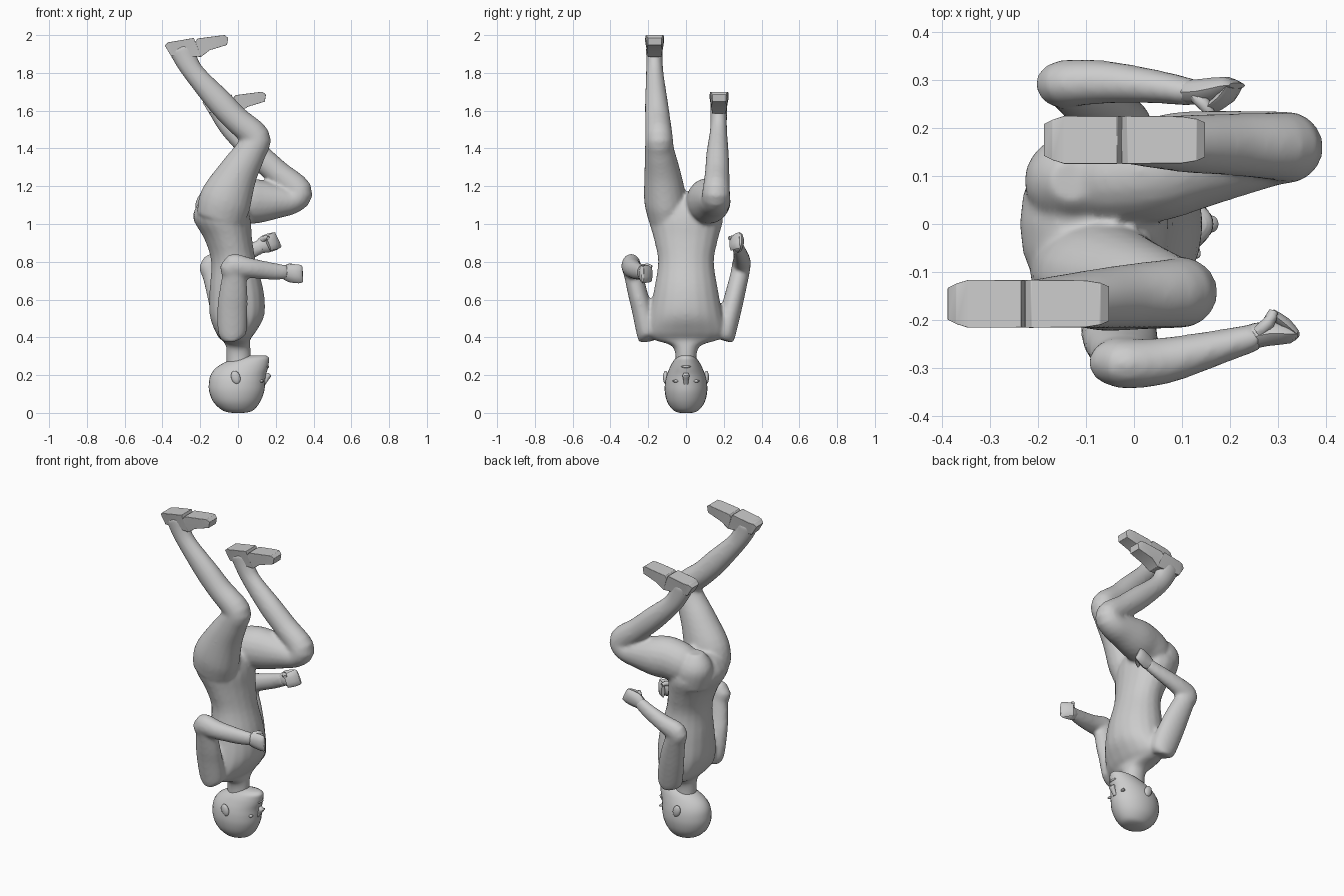
import bpy, bmesh
from math import sin, cos, pi
from mathutils import Vector

Y, Z = Vector((0, 1, 0)), Vector((0, 0, 1))


def catmull(rows, sub):
    """Smoothly resample rows of (x, y, z, ru, rv)."""
    out = []
    n = len(rows)
    for i in range(n - 1):
        a, b, c, d = (rows[max(i - 1, 0)], rows[i], rows[i + 1], rows[min(i + 2, n - 1)])
        for k in range(sub):
            t = k / sub
            out.append([0.5 * (2 * q + (r - p) * t + (2 * p - 5 * q + 4 * r - s) * t * t
                               + (3 * q - p - 3 * r + s) * t ** 3)
                        for p, q, r, s in zip(a, b, c, d)])
    return out + [list(rows[-1])]


def loft(bm, rows, axis=None, sub=4, sides=20):
    """Skin elliptical rings along a path; ru lies in the side plane, rv along y."""
    rows = catmull(rows, sub)
    pts = [Vector(r[:3]) for r in rows]
    rings = []
    for i, r in enumerate(rows):
        t = axis or (pts[min(i + 1, len(pts) - 1)] - pts[max(i - 1, 0)]).normalized()
        v = (Y - t * Y.dot(t)).normalized()
        u = v.cross(t)
        rings.append([bm.verts.new(pts[i] + u * r[3] * cos(2 * pi * k / sides)
                                   + v * r[4] * sin(2 * pi * k / sides)) for k in range(sides)])
    for a, b in zip(rings, rings[1:]):
        for k in range(sides):
            j = (k + 1) % sides
            bm.faces.new((a[k], a[j], b[j], b[k]))
    bm.faces.new(rings[0][::-1])
    bm.faces.new(rings[-1])


def finish(name, bm, angle=0.7):
    bmesh.ops.recalc_face_normals(bm, faces=bm.faces)
    me = bpy.data.meshes.new(name)
    bm.to_mesh(me)
    bm.free()
    ob = bpy.data.objects.new(name, me)
    bpy.context.collection.objects.link(ob)
    bpy.ops.object.select_all(action='DESELECT')
    ob.select_set(True)
    bpy.context.view_layer.objects.active = ob
    bpy.ops.object.shade_smooth_by_angle(angle=angle)
    return ob


def stack(levels):
    """Horizontal rings from (z, back x, front x, half width)."""
    return [((b + f) / 2, 0, z, (f - b) / 2, w) for z, b, f, w in levels]


# Body: torso, legs and arms fused into one smooth skin
body = bmesh.new()
loft(body, stack([(1.15, -.16, -.03, .10), (1.11, -.21, .035, .165), (1.03, -.238, .065, .197),
                  (.92, -.178, .075, .17), (.80, -.142, .095, .148), (.65, -.15, .135, .17),
                  (.52, -.15, .14, .195), (.43, -.12, .095, .215), (.39, -.09, .065, .18),
                  (.36, -.065, .065, .085), (.32, -.062, .068, .058), (.24, -.06, .068, .056)]), Z)
# buttock behind the raised thigh
loft(body, [(-.09, .09, .98, .11, .09), (-.11, .09, 1.08, .118, .102),
            (-.12, .09, 1.14, .095, .085), (-.13, .09, 1.19, .045, .045)], Z)
# leg extended upwards
loft(body, [(-.09, -.10, 1.03, .13, .10), (-.065, -.11, 1.13, .138, .112),
            (.0, -.125, 1.27, .106, .096), (.07, -.14, 1.39, .083, .078),
            (.093, -.143, 1.46, .077, .073), (-.01, -.15, 1.555, .07, .067),
            (-.10, -.157, 1.65, .069, .06), (-.225, -.165, 1.79, .056, .047),
            (-.275, -.167, 1.87, .062, .044), (-.30, -.167, 1.94, .075, .045)])
# leg with raised knee
loft(body, [(-.12, .09, 1.08, .06, .06), (-.07, .095, 1.095, .11, .098), (.03, .11, 1.12, .122, .108),
            (.11, .13, 1.12, .116, .105), (.20, .145, 1.12, .094, .092),
            (.285, .157, 1.125, .072, .079), (.316, .16, 1.175, .077, .073),
            (.21, .165, 1.27, .068, .065), (.105, .167, 1.365, .067, .06),
            (-.025, .172, 1.49, .056, .046), (-.075, .173, 1.57, .062, .044),
            (-.10, .173, 1.64, .075, .045)])
# arms
loft(body, [(-.025, -.195, .385, .04, .054), (-.03, -.203, .42, .075, .058),
            (-.03, -.233, .55, .08, .055), (-.025, -.255, .63, .076, .052),
            (-.02, -.278, .73, .065, .05), (-.025, -.29, .777, .066, .052),
            (.06, -.285, .767, .054, .049), (.18, -.255, .75, .046, .036),
            (.26, -.233, .745, .038, .028)])
loft(body, [(-.03, .195, .385, .04, .054), (-.035, .205, .42, .075, .058),
            (-.07, .24, .55, .077, .055), (-.10, .265, .65, .07, .052),
            (-.13, .285, .735, .06, .05), (-.14, .292, .778, .062, .05),
            (-.06, .295, .81, .051, .045), (.05, .285, .85, .044, .035),
            (.13, .272, .885, .037, .028)])
skin = finish("body", body)
rm = skin.modifiers.new("fuse", 'REMESH')
rm.mode, rm.voxel_size, rm.use_smooth_shade = 'VOXEL', .01, True
sm = skin.modifiers.new("blend", 'SMOOTH')
sm.factor, sm.iterations = .5, 8


# Hands: palm, folded fingers and thumb
def hand(name, palm, fingers, thumb):
    bm = bmesh.new()
    for rows in (palm, fingers, thumb):
        loft(bm, rows, sub=2, sides=10)
    finish(name, bm)


hand("right_hand",
     [(.24, -.236, .745, .034, .026), (.275, -.228, .74, .048, .027),
      (.325, -.229, .735, .049, .02), (.342, -.229, .735, .042, .006)],
     [(.338, -.228, .735, .046, .008), (.315, -.208, .735, .046, .014), (.285, -.185, .735, .042, .010)],
     [(.26, -.225, .77, .016, .014), (.28, -.205, .777, .015, .014), (.29, -.182, .772, .01, .01)])
hand("left_hand",
     [(.11, .274, .878, .034, .026), (.145, .276, .894, .048, .027),
      (.195, .287, .91, .047, .02), (.214, .288, .918, .04, .006)],
     [(.208, .286, .915, .045, .008), (.19, .262, .908, .045, .014), (.158, .238, .895, .04, .010)],
     [(.13, .265, .915, .016, .014), (.145, .25, .925, .015, .014), (.16, .228, .925, .01, .01)])

# Feet: side profile with an instep notch, given width (tapered ends) and bevelled
profile = [(-.388, 1.945, .033), (-.37, 1.962, .042), (-.345, 1.966, .05), (-.234, 1.985, .05),
           (-.226, 1.965, .05), (-.214, 1.982, .05), (-.10, 1.997, .049), (-.07, 2.0, .044),
           (-.052, 1.985, .036), (-.058, 1.948, .036), (-.15, 1.92, .042), (-.195, 1.885, .036),
           (-.355, 1.89, .033)]


def foot(name, dx, y, dz):
    bm = bmesh.new()
    a, b = [[bm.verts.new((x + dx, y + s * w, z + dz)) for x, z, w in profile] for s in (-1, 1)]
    n = len(profile)
    for k in range(n):
        j = (k + 1) % n
        bm.faces.new((a[k], a[j], b[j], b[k]))
    caps = [bm.faces.new(a[::-1]), bm.faces.new(b)]
    bmesh.ops.triangulate(bm, faces=caps)
    ob = finish(name, bm, .6)
    bv = ob.modifiers.new("soften", 'BEVEL')
    bv.width, bv.segments = .006, 2


foot("right_foot", 0, -.166, 0)
foot("left_foot", .2, .175, -.3)

# Head, crown down and face towards +x
head = bmesh.new()
loft(head, stack([(0, -.03, .03, .03), (.012, -.08, .078, .065), (.055, -.128, .115, .098),
                  (.11, -.152, .138, .112), (.16, -.154, .144, .111), (.20, -.145, .148, .102),
                  (.235, -.12, .158, .088), (.265, -.075, .163, .073), (.29, -.01, .164, .054),
                  (.303, .05, .15, .028)]), Z, sides=28)
finish("head", head)

# Face details: nose, lips, and mirrored eyes and ears
nose = bmesh.new()
loft(nose, [(.138, 0, .15, .008, .012), (.15, 0, .175, .012, .014),
            (.16, 0, .197, .016, .018), (.15, 0, .212, .01, .012)], Z, sub=3, sides=12)
finish("nose", nose)


def blob(name, loc, size, turn=(0, 0, 0)):
    bpy.ops.mesh.primitive_uv_sphere_add(segments=16, ring_count=10, radius=1,
                                         location=loc, rotation=turn)
    ob = bpy.context.object
    ob.name, ob.scale = name, size
    bpy.ops.object.shade_smooth()


blob("lips", (.152, 0, .245), (.013, .026, .008))
for s, side in ((-1, "right"), (1, "left")):
    blob(side + "_ear", (-.012, s * .108, .188), (.024, .014, .036), (0, -.3, 0))
    blob(side + "_eye", (.123, s * .05, .168), (.012, .024, .008), (0, 0, -s * .5))
